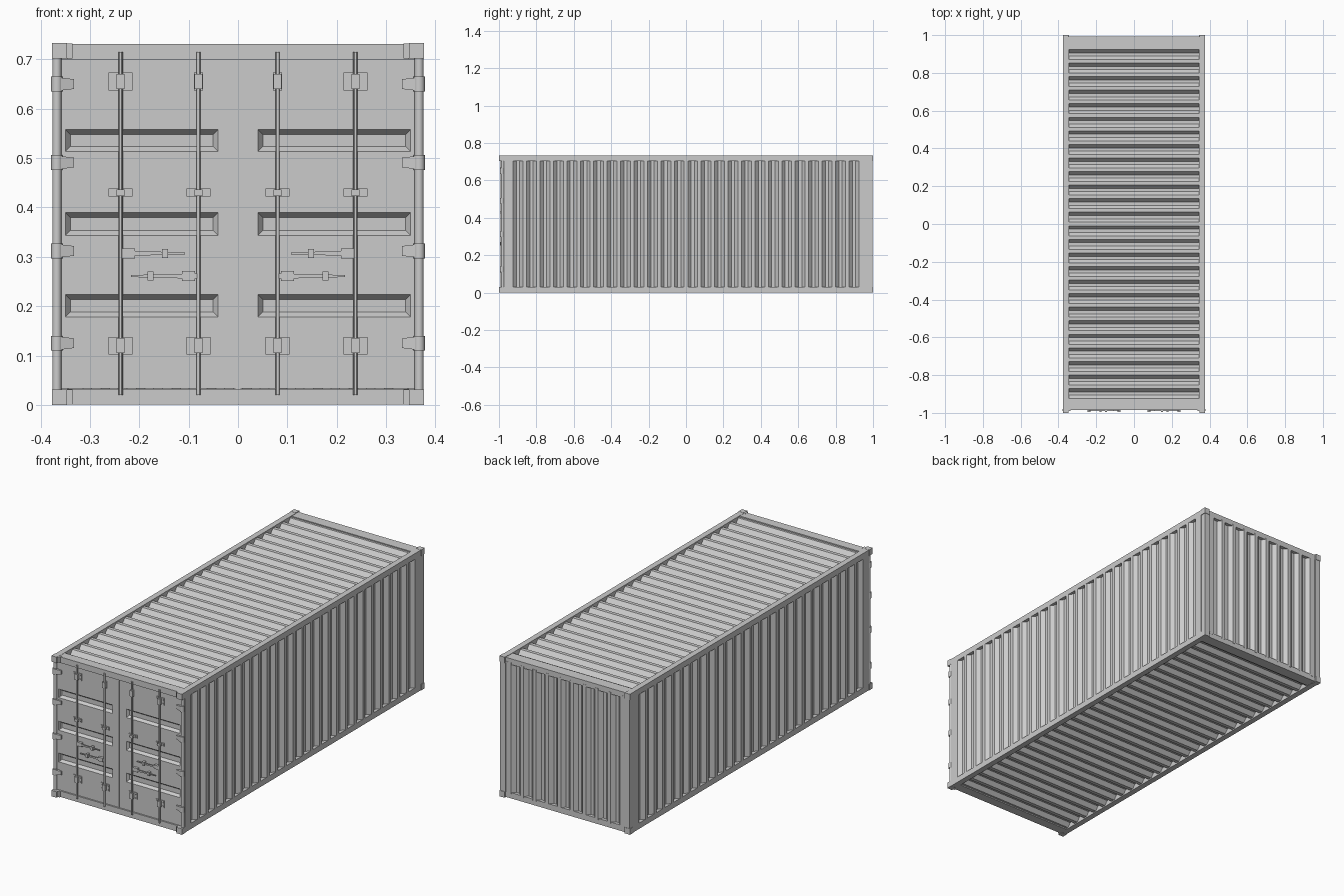
import bpy, bmesh
from mathutils import Matrix, Vector

if "Cube" in bpy.data.objects:
    bpy.data.objects.remove(bpy.data.objects["Cube"])


def finish(name, bm, mirror="", solid=0.0, smooth=False):
    mesh = bpy.data.meshes.new(name)
    bm.to_mesh(mesh)
    bm.free()
    ob = bpy.data.objects.new(name, mesh)
    bpy.context.collection.objects.link(ob)
    if solid:
        m = ob.modifiers.new("thickness", 'SOLIDIFY')
        m.thickness, m.offset = solid, 0
    if mirror:
        m = ob.modifiers.new("mirror", 'MIRROR')
        m.use_axis = ["X" in mirror, "Y" in mirror, False]
        m.use_mirror_merge = False
    if smooth:
        bpy.ops.object.select_all(action='DESELECT')
        ob.select_set(True)
        bpy.context.view_layer.objects.active = ob
        bpy.ops.object.shade_smooth_by_angle()
    return ob


def add_box(bm, x0, x1, y0, y1, z0, z1):
    size = Matrix.Diagonal((x1 - x0, y1 - y0, z1 - z0, 1))
    centre = Matrix.Translation(((x0 + x1) / 2, (y0 + y1) / 2, (z0 + z1) / 2))
    return bmesh.ops.create_cube(bm, size=1, matrix=centre @ size)['verts']


def boxes(name, items, mirror=""):
    bm = bmesh.new()
    for b in items:
        add_box(bm, *b)
    return finish(name, bm, mirror)


def add_rod(bm, x, y, z0, z1, r, sides=12):
    bmesh.ops.create_cone(bm, cap_ends=True, segments=sides, radius1=r, radius2=r,
                          depth=z1 - z0, matrix=Matrix.Translation((x, y, (z0 + z1) / 2)))


def corrugation(end, count, pitch, high, low):
    """Trapezoid wave as (distance along, height) points, centred on 0."""
    pts = [(-end, high)]
    q = pitch / 4
    for i in range(count):
        c = (i - (count - 1) / 2) * pitch
        pts += [(c - 1.5 * q, high), (c - q / 2, low), (c + q / 2, low), (c + 1.5 * q, high)]
    return pts + [(end, high)]


def sheet(name, pts, place, a, b, flip=False, mirror=""):
    bm = bmesh.new()
    rows = [[bm.verts.new(place(s, h, t)) for s, h in pts] for t in (a, b)]
    for i in range(len(pts) - 1):
        f = [rows[0][i], rows[0][i + 1], rows[1][i + 1], rows[1][i]]
        bm.faces.new(f[::-1] if flip else f)
    return finish(name, bm, mirror, solid=0.002)


# Frame rails, posts and end beams
boxes("side_rails", [(0.345, 0.375, -0.972, 0.972, z, z + 0.03) for z in (0.001, 0.702)], "X")
boxes("rear_posts", [(0.343, 0.374, 0.965, 0.998, 0.03, 0.703)], "X")
boxes("front_posts", [(0.345, 0.375, -0.972, -0.94, 0.03, 0.703)], "X")
boxes("end_beams", [(-0.347, 0.347, 0.935, 0.992, z, z + 0.03) for z in (0.002, 0.70)])
boxes("door_sill_and_header", [(-0.347, 0.347, -0.984, -0.935, z, z + 0.031) for z in (0.001, 0.70)])

# Corner castings with sunk openings
bm = bmesh.new()
for z in (0.0, 0.702):
    add_box(bm, 0.346, 0.377, 0.972, 1.0, z, z + 0.031)
res = bmesh.ops.inset_individual(bm, faces=bm.faces[:], thickness=0.008, depth=0)
inner = [f for f in bm.faces if f.calc_area() < 0.00026 and all(len(e.link_faces) == 2 for e in f.edges)
         and f not in set(res['faces'])]
bmesh.ops.inset_individual(bm, faces=inner, thickness=0.0005, depth=-0.006)
finish("corner_castings", bm, "XY")

# Corrugated panels
long_wave = lambda hi, lo: corrugation(0.968, 26, 0.0718, hi, lo)
sheet("side_walls", long_wave(0.374, 0.356), lambda s, h, t: (h, s, t), 0.025, 0.71, mirror="X")
sheet("roof", long_wave(0.724, 0.704), lambda s, h, t: (t, s, h), 0.348, -0.348)
sheet("floor", long_wave(0.008, 0.028), lambda s, h, t: (t, s, h), -0.348, 0.348)
sheet("rear_wall", corrugation(0.348, 9, 0.0718, 0.992, 0.974),
      lambda s, h, t: (s, h, t), 0.025, 0.71, flip=True)

# Doors with three sunk ribs each
bm = bmesh.new()
xs = [0.001, 0.04, 0.35, 0.362]
zs = [0.033, 0.178, 0.224, 0.343, 0.390, 0.513, 0.558, 0.70]
grid = [[bm.verts.new((x, -0.977, z)) for x in xs] for z in zs]
ribs = []
for j in range(len(zs) - 1):
    for i in range(3):
        f = bm.faces.new((grid[j][i], grid[j][i + 1], grid[j + 1][i + 1], grid[j + 1][i]))
        if i == 1 and j % 2:
            ribs.append(f)
bm.normal_update()
bmesh.ops.inset_individual(bm, faces=ribs, thickness=0.014, depth=-0.014)
finish("doors", bm, "X", solid=0.002)
boxes("door_gasket", [(-0.006, 0.006, -0.975, -0.97, 0.03, 0.703)])

# Locking rods
bm = bmesh.new()
for x in (0.08, 0.238):
    add_rod(bm, x, -0.987, 0.02, 0.715, 0.0045)
finish("lock_rods", bm, "X", smooth=True)

# Rod brackets: base plate, collar and bolts
bm = bmesh.new()
for x in (0.08, 0.238):
    for z, h, w in ((0.655, 0.018, 0.009 if x < 0.1 else 0.024), (0.43, 0.008, 0.024), (0.12, 0.018, 0.024)):
        add_box(bm, x - w, x + w, -0.982, -0.976, z - h, z + h)
        add_box(bm, x - 0.008, x + 0.008, -0.995, -0.976, z - h * 0.85, z + h * 0.85)
        if w > 0.02:
            for sx in (-0.017, 0.017):
                for sz in (-h * 0.55, h * 0.55):
                    add_box(bm, x + sx - 0.002, x + sx + 0.002, -0.984, -0.981,
                            z + sz - 0.002, z + sz + 0.002)
finish("rod_brackets", bm, "X")

# Door handles: pivot block, tapered lever and retaining clip
bm = bmesh.new()
for pivot, tip, clip, z in ((0.222, 0.107, 0.148, 0.307), (0.1, 0.217, 0.177, 0.261)):
    add_box(bm, pivot - 0.013, pivot + 0.013, -0.991, -0.976, z - 0.01, z + 0.01)
    lever = add_box(bm, min(pivot, tip), max(pivot, tip), -0.991, -0.986, z - 0.005, z + 0.005)
    for v in lever:
        if abs(v.co.x - tip) < 0.001:
            v.co.z = z + (v.co.z - z) * 0.4
    add_box(bm, clip - 0.006, clip + 0.006, -0.995, -0.976, z - 0.009, z + 0.009)
    # link from pivot to its rod
    rod = 0.238 if pivot > 0.2 else 0.08
    add_box(bm, min(pivot, rod), max(pivot, rod), -0.99, -0.984, z - 0.005, z + 0.005)
finish("door_handles", bm, "X")

# Rounded hinge posts
bm = bmesh.new()
add_rod(bm, 0.367, -0.98, 0.031, 0.702, 0.009, 16)
finish("hinge_posts", bm, "X", smooth=True)

# Hinges: knuckle and tapered leaf
bm = bmesh.new()
for z in (0.65, 0.491, 0.312, 0.125):
    add_rod(bm, 0.367, -0.984, z - 0.015, z + 0.015, 0.0115, 16)
    leaf = add_box(bm, 0.332, 0.367, -0.9945, -0.976, z - 0.014, z + 0.014)
    for v in leaf:
        if v.co.x < 0.34:
            v.co.z = z + (v.co.z - z) * 0.7
            if v.co.y < -0.98:
                v.co.y = -0.984
finish("hinges", bm, "X", smooth=True)

# Casting pads at the door corners
boxes("door_corner_pads", [(0.335, 0.347, -0.99, -0.97, z, z + 0.03) for z in (0.001, 0.702)], "X")
